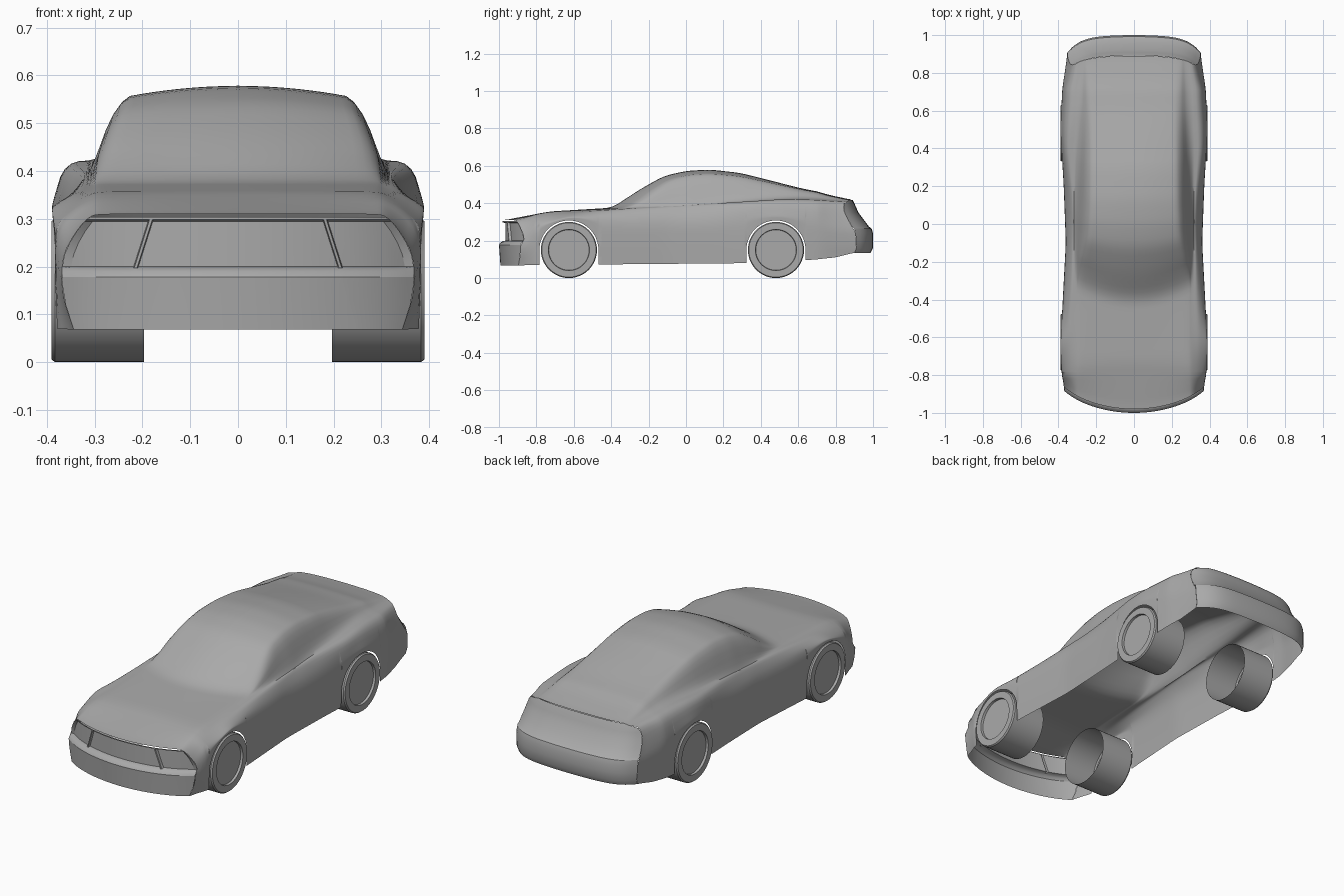
import bpy, bmesh, math

cube = bpy.data.objects.get("Cube")
if cube:
    bpy.data.objects.remove(cube, do_unlink=True)

grey = bpy.data.materials.new("plain_grey")
grey.use_nodes = True
grey.diffuse_color = (0.4, 0.4, 0.4, 1)
grey.node_tree.nodes["Principled BSDF"].inputs["Base Color"].default_value = (0.4, 0.4, 0.4, 1)


def linear(table, s):
    for (a, p), (b, q) in zip(table, table[1:]):
        if s <= b:
            return p + (q - p) * max(0, (s - a) / (b - a))
    return table[-1][1]


def curve(table, s):
    """Smooth interpolation by averaging nearby linear samples."""
    return sum(linear(table, s + d * 0.012) for d in range(-3, 4)) / 7


def make_sheet(name, rows, angle=35, mirror=True):
    bm = bmesh.new()
    grid = [[bm.verts.new(p) for p in row] for row in rows]
    for a, b in zip(grid, grid[1:]):
        for i in range(len(a) - 1):
            bm.faces.new((a[i], a[i + 1], b[i + 1], b[i]))
    bmesh.ops.remove_doubles(bm, verts=bm.verts, dist=1e-5)
    bmesh.ops.recalc_face_normals(bm, faces=bm.faces)
    mesh = bpy.data.meshes.new(name)
    bm.to_mesh(mesh)
    bm.free()
    mesh.materials.append(grey)
    ob = bpy.data.objects.new(name, mesh)
    bpy.context.collection.objects.link(ob)
    bpy.ops.object.select_all(action='DESELECT')
    ob.select_set(True)
    bpy.context.view_layer.objects.active = ob
    bpy.ops.object.shade_smooth_by_angle(angle=math.radians(angle))
    if mirror:
        mod = ob.modifiers.new("mirror", 'MIRROR')
        mod.merge_threshold = 0.0005
    return ob


# Curves along the length of the car
WIDTH = [(-.98, .368), (-.82, .381), (-.65, .39), (-.4, .377), (-.1, .361), (.2, .372), (.5, .39), (.75, .378), (.98, .352)]
CREASE = [(-.98, .215), (-.8, .28), (-.62, .33), (-.3, .31), (.1, .31), (.48, .335), (.75, .31), (.98, .28)]
SHOULDER_X = [(-.98, .34), (-.6, .352), (-.3, .335), (0, .325), (.15, .333), (.4, .365), (.75, .352), (.98, .325)]
SHOULDER_Z = [(-.98, .27), (-.8, .318), (-.6, .348), (-.3, .373), (0, .388), (.2, .403), (.5, .422), (.98, .405)]
BASE_X = [(-.98, .31), (-.4, .305), (0, .313), (.3, .30), (.6, .285), (.98, .27)]
BASE_Z = [(-.98, .305), (-.73, .35), (-.4, .372), (0, .388), (.3, .405), (.6, .425), (.98, .41)]
RAIL_X = [(-.98, .28), (-.39, .295), (-.25, .285), (-.1, .26), (.1, .25), (.6, .24), (.98, .25)]
TOP_Z = [(-.98, .308), (-.73, .356), (-.395, .376), (-.245, .475), (-.12, .545), (0, .573), (.13, .58),
         (.29, .562), (.45, .522), (.61, .481), (.81, .442), (.98, .418)]
SILL = [(-.98, .068), (.35, .08), (.63, .095), (.85, .11), (.98, .135)]
BEND = [(-.75, 0), (-.5, .85), (-.3, .95), (.1, 0)]
NOSE = [(.07, -.012), (.178, -.02), (.19, -.012), (.197, 0), (.31, 0)]
TAIL = [(.13, -.015), (.16, 0), (.24, 0), (.265, -.008), (.275, -.022), (.35, -.078), (.4, -.1), (.42, -.11)]
WHEELS = (-.626, .481)
ARCH = .158


def nose_y(x, z):
    return -.98 + .7 * x * x + 8 * x ** 6 + linear(NOSE, z)


def tail_y(x, z):
    return 1 - .2 * x * x - 35 * x ** 6 + linear(TAIL, z)


def section(s):
    """Half outline at one station, from the sill up to the centre line."""
    sill = linear(SILL, s)
    for c in WHEELS:
        if abs(s - c) < ARCH:
            sill = .15 + math.sqrt(ARCH ** 2 - (s - c) ** 2)
    w, crease = curve(WIDTH, s), curve(CREASE, s)
    bx, bz = curve(BASE_X, s), curve(BASE_Z, s)
    rx, top = curve(RAIL_X, s), curve(TOP_Z, s)
    rz = bz + (top - bz) * .86
    tuck = linear([(-.98, .025), (-.78, .004), (.6, .004), (.98, .01)], s)
    pts = [(w - tuck * min(1, .07 / sill), sill), (w, (sill + crease) / 2), (w, crease),
           (curve(SHOULDER_X, s), curve(SHOULDER_Z, s)), (bx, bz), (rx, rz)]
    pts += [(rx * k, rz + (top - rz) * (1 - k * k)) for k in (.75, .5, .25, 0)]
    for _ in range(2):  # round the corners
        cut = [pts[0]]
        for (a, b), (c, d) in zip(pts, pts[1:]):
            cut += [(a * .75 + c * .25, b * .75 + d * .25), (a * .25 + c * .75, b * .25 + d * .75)]
        pts = cut + [pts[-1]]
    return pts


def placed(s):
    front, back = max(0, (-.8 - s) / .18), max(0, (s - .7) / .28)
    row = []
    for x, z in section(s):
        inner = min(1, max(0, (.34 - x) / .04))
        y = s + linear(BEND, s) * x * x * inner
        y += front * (nose_y(x, z) + .98) + back * (tail_y(x, z) - .98)
        row.append((x, y, z))
    return row


# Body shell with wheel arches and cabin in one sweep
stations = [-.98 + i * 1.96 / 70 for i in range(71)]
stations = [s for s in stations if all(abs(s - c) > ARCH + .004 for c in WHEELS)]
for c in WHEELS:
    stations += [c - ARCH * math.cos(math.pi * i / 24) for i in range(25)]
    stations += [c - ARCH + .0005, c + ARCH - .0005]
stations.sort()
make_sheet("body_shell", [placed(s) for s in stations], 45)


# End panels span the outline of the end stations
def half_width(s, z):
    side = [(b, a) for a, b in section(s)]
    return linear(side, z)


front_rows = []
for z in (.068, .12, .165, .178, .19, .197, .2, .225, .25, .275, .294, .298, .304):
    edge = half_width(-.98, z)
    split = .175 + .035 * (.305 - z) / .11      # slanted bar beside the grille
    xs = [split * i / 8 for i in range(9)]
    xs += [split + .002, split + .008, split + .01]
    xs += [split + .01 + (edge - split - .01) * i / 8 for i in range(1, 9)]
    row = []
    for i, x in enumerate(xs):
        recessed = .198 < z < .296 and i not in (9, 10, len(xs) - 1)
        row.append((x, nose_y(x, z) + (.014 if recessed else 0), z))
    front_rows.append(row)
make_sheet("front_fascia", front_rows, 30)

back_rows = []
for z in (.135, .16, .2, .24, .265, .275, .31, .35, .38, .4, .41, .417):
    edge = half_width(.98, z)
    back_rows.append([(edge * i / 16, tail_y(edge * i / 16, z), z) for i in range(17)])
make_sheet("rear_panel", back_rows, 30)

# Wheels: open tubes with a ring and a sunken hub face
RIM = [(.197, .15), (.383, .15), (.39, .145), (.39, .11), (.378, .108), (.378, 0)]
for label, cy in zip(("front", "rear"), WHEELS):
    for side, sx in (("left", 1), ("right", -1)):
        turns = [2 * math.pi * i / 48 for i in range(49)]
        rows = [[(sx * x, cy + r * math.cos(a), .15 + r * math.sin(a)) for x, r in RIM] for a in turns]
        make_sheet(f"{label}_{side}_wheel", rows, 30, False)
